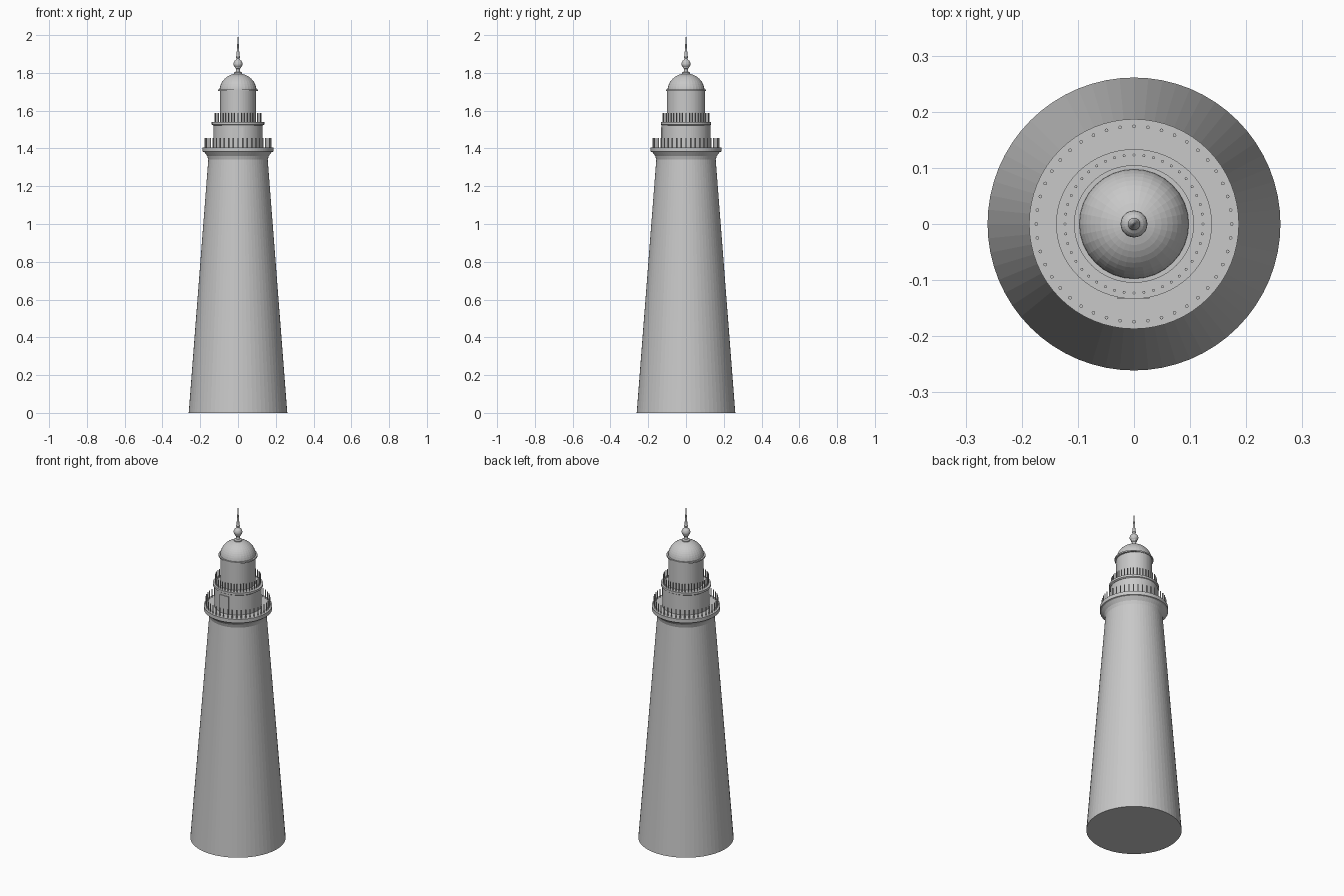
import bpy, bmesh, math
from mathutils import Matrix, Vector

if "Cube" in bpy.data.objects:
    bpy.data.objects.remove(bpy.data.objects["Cube"])

stone = bpy.data.materials.new("light grey stone")
stone.diffuse_color = (0.58, 0.58, 0.58, 1)
stone.use_nodes = True
stone.node_tree.nodes["Principled BSDF"].inputs["Base Color"].default_value = stone.diffuse_color


def finish(bm, name):
    bmesh.ops.recalc_face_normals(bm, faces=bm.faces)
    mesh = bpy.data.meshes.new(name)
    bm.to_mesh(mesh)
    bm.free()
    mesh.materials.append(stone)
    ob = bpy.data.objects.new(name, mesh)
    bpy.context.collection.objects.link(ob)
    return ob


def lathe(name, profile, n=64, sx=1, sy=1):
    """Revolve a list of (radius, z) points and cap both ends."""
    bm = bmesh.new()
    rings = []
    for r, z in profile:
        rings.append([bm.verts.new((sx * r * math.cos(2 * math.pi * i / n),
                                    sy * r * math.sin(2 * math.pi * i / n), z))
                      for i in range(n)])
    for a, b in zip(rings, rings[1:]):
        for i in range(n):
            j = (i + 1) % n
            bm.faces.new((a[i], a[j], b[j], b[i]))
    bm.faces.new(rings[0][::-1])
    bm.faces.new(rings[-1])
    return finish(bm, name)


def railing(name, radius, z0, z1, thick, count):
    """Ring of upright posts."""
    bm = bmesh.new()
    for i in range(count):
        a = 2 * math.pi * i / count
        pos = Vector((radius * math.cos(a), radius * math.sin(a), (z0 + z1) / 2))
        bmesh.ops.create_cone(bm, cap_ends=True, segments=8, radius1=thick,
                              radius2=thick, depth=z1 - z0,
                              matrix=Matrix.Translation(pos))
    return finish(bm, name)


# tapered tower and the flared lower gallery
lathe("tower", [(0.261, 0), (0.157, 1.345)])
lathe("lower_gallery", [(0.157, 1.34), (0.163, 1.36), (0.178, 1.38),
                        (0.187, 1.383), (0.187, 1.405)])
railing("lower_railing", 0.174, 1.405, 1.455, 0.0032, 44)

# watch room and upper gallery
lathe("watch_room", [(0.130, 1.40), (0.130, 1.527)])
lathe("upper_gallery", [(0.132, 1.522), (0.139, 1.527), (0.139, 1.54)], sy=0.96)
railing("upper_railing", 0.123, 1.54, 1.588, 0.0026, 44)

# lantern and its rim
lathe("lantern", [(0.095, 1.535), (0.095, 1.705)], sy=1.07)
lathe("lantern_rim", [(0.107, 1.703), (0.107, 1.711)], sy=0.98)

# dome
dome = [(0.098 * math.cos(t * math.pi / 24), 1.705 + 0.092 * math.sin(t * math.pi / 24))
        for t in range(12)]
lathe("dome", dome, 32)

# finial: neck, ball and needle
ball = [(0.024 * math.sin(math.pi * t / 12), 1.848 - 0.024 * math.cos(math.pi * t / 12))
        for t in range(3, 11)]
lathe("finial", [(0.022, 1.79), (0.022, 1.801), (0.012, 1.806), (0.010, 1.82),
                 (0.016, 1.826)] + ball +
      [(0.008, 1.875), (0.011, 1.883), (0.008, 1.892), (0.0055, 1.93), (0.0008, 1.998)], 24)

# door plate on the front of the watch room
bm = bmesh.new()
bmesh.ops.create_cube(bm, size=1, matrix=Matrix.Translation((-0.001, -0.1285, 1.458))
                      @ Matrix.Diagonal((0.058, 0.008, 0.106, 1)))
finish(bm, "door")
